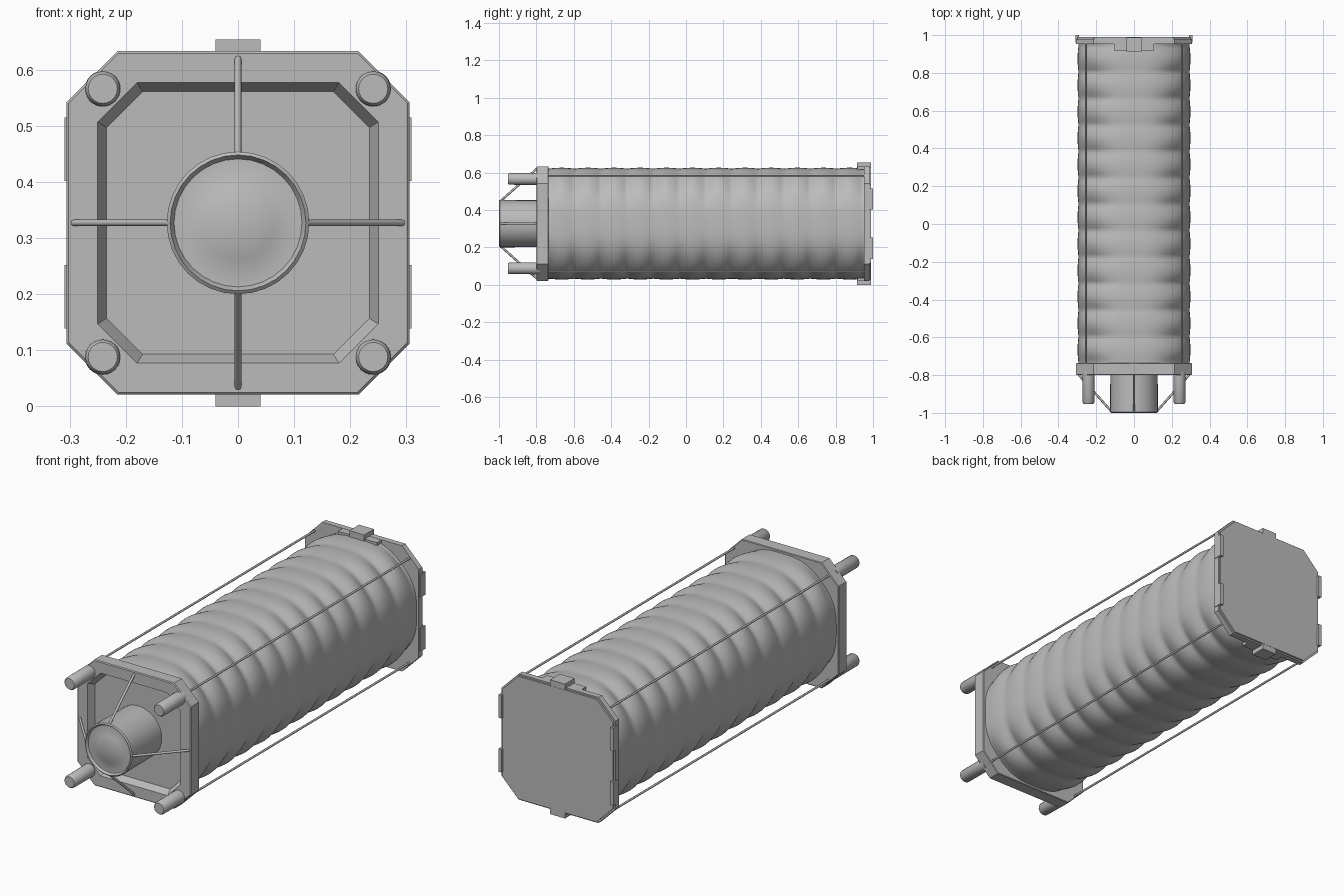
import bpy, bmesh, math
from mathutils import Vector

if "Cube" in bpy.data.objects:
    bpy.data.objects.remove(bpy.data.objects["Cube"])

CZ = 0.327  # height of the long axis
grey = bpy.data.materials.new("light_grey")
grey.diffuse_color = (0.5, 0.5, 0.5, 1)
grey.use_nodes = True
grey.node_tree.nodes["Principled BSDF"].inputs["Base Color"].default_value = grey.diffuse_color


def loft(name, rings, smooth=True, angle=35):
    """Skin a list of equal-length point rings and cap both ends."""
    bm = bmesh.new()
    rows = [[bm.verts.new(p) for p in r] for r in rings]
    n = len(rows[0])
    for a, b in zip(rows, rows[1:]):
        for i in range(n):
            j = (i + 1) % n
            bm.faces.new((a[i], a[j], b[j], b[i]))
    bm.faces.new(rows[0])
    bm.faces.new(rows[-1])
    bmesh.ops.recalc_face_normals(bm, faces=bm.faces)
    me = bpy.data.meshes.new(name)
    bm.to_mesh(me)
    bm.free()
    me.materials.append(grey)
    ob = bpy.data.objects.new(name, me)
    bpy.context.collection.objects.link(ob)
    if smooth:
        bpy.ops.object.select_all(action='DESELECT')
        ob.select_set(True)
        bpy.context.view_layer.objects.active = ob
        bpy.ops.object.shade_smooth_by_angle(angle=math.radians(angle))
    return ob


def octagon(h, c, y):
    """Square ring of half size h with corners cut by c."""
    k = h - c
    pts = [(h, -k), (h, k), (k, h), (-k, h), (-h, k), (-h, -k), (-k, -h), (k, -h)]
    return [(x, y, CZ + z) for x, z in pts]


def circle(r, y, x=0, z=CZ, n=32):
    return [(x + r * math.cos(2 * math.pi * i / n), y,
             z + r * math.sin(2 * math.pi * i / n)) for i in range(n)]


def box(name, x0, x1, y0, y1, z0, z1):
    return loft(name, [[(x0, y, z0), (x1, y, z0), (x1, y, z1), (x0, y, z1)]
                       for y in (y0, y1)], smooth=False)


def rod(name, a, b, r, n=8):
    a, b = Vector(a), Vector(b)
    q = (b - a).to_track_quat('Z', 'Y')
    ring = [q @ Vector((r * math.cos(2 * math.pi * i / n),
                        r * math.sin(2 * math.pi * i / n), 0)) for i in range(n)]
    return loft(name, [[p + v for v in ring] for p in (a, b)], angle=60)


# fabric body: rounded square section, scalloped along the corners
def body_ring(y, n=96, e=2.8):
    wave = abs(math.sin(math.pi * (y + 0.735) / 0.14))
    pts = []
    for i in range(n):
        t = 2 * math.pi * i / n
        c, s = math.cos(t), math.sin(t)
        r = 0.296 / (abs(c) ** e + abs(s) ** e) ** (1 / e)
        corner = math.sin(2 * t) ** 4
        r += 0.005 * (wave - 0.4) + corner * (0.016 * wave - 0.024)
        pts.append((r * c, y, CZ + r * s))
    return pts


steps = 120
loft("fabric_body", [body_ring(-0.74 + 1.7 * i / steps) for i in range(steps + 1)], angle=50)

# front plate with sloped recess
loft("front_plate", [octagon(0.303, 0.09, -0.735), octagon(0.306, 0.091, -0.738),
                     octagon(0.306, 0.091, -0.796), octagon(0.302, 0.089, -0.8),
                     octagon(0.250, 0.070, -0.8), octagon(0.234, 0.064, -0.765)],
     smooth=False)

# central hub with dished end and raised disc
loft("hub", [circle(0.125, -0.76), circle(0.127, -0.995), circle(0.121, -1.0),
             circle(0.114, -0.988), circle(0.073, -0.988), circle(0.064, -0.993)])

# stays from hub rim to plate, pegs at the corners, tension wires along the corners
for name, dx, dz in (("right", 1, 0), ("left", -1, 0), ("top", 0, 1), ("bottom", 0, -1)):
    rod("stay_" + name, (0.12 * dx, -0.992, CZ + 0.12 * dz),
        (0.293 * dx, -0.798, CZ + 0.293 * dz), 0.006)
for sx in (-1, 1):
    for sz in (-1, 1):
        x, z = 0.241 * sx, CZ + 0.239 * sz
        loft("corner_peg", [circle(0.032, -0.78, x, z, 24), circle(0.031, -0.945, x, z, 24),
                            circle(0.026, -0.952, x, z, 24)])
        rod("corner_wire", (0.254 * sx, -0.74, CZ + 0.254 * sz),
            (0.254 * sx, 0.96, CZ + 0.254 * sz), 0.005)

# rear plate and lid
loft("rear_plate", [octagon(0.306, 0.091, 0.953), octagon(0.306, 0.091, 0.980),
                    octagon(0.299, 0.089, 0.980), octagon(0.299, 0.089, 0.989)],
     smooth=False)

# clips and tongues on top and bottom, tabs on the lid sides
for s, side in ((1, "top"), (-1, "bottom")):
    def span(a, b):
        return sorted((CZ + s * a, CZ + s * b))
    box("clip_" + side, -0.04, 0.04, 0.913, 0.988, *span(0.285, 0.327))
    box("tongue_" + side, -0.105, 0.105, 0.918, 0.96, *span(0.29, 0.305))
for sx in (-1, 1):
    for sz in (-1, 1):
        xs = sorted((sx * 0.292, sx * 0.309))
        zs = sorted((CZ + sz * 0.075, CZ + sz * 0.188))
        box("lid_tab", *xs, 0.96, 1.0, *zs)
